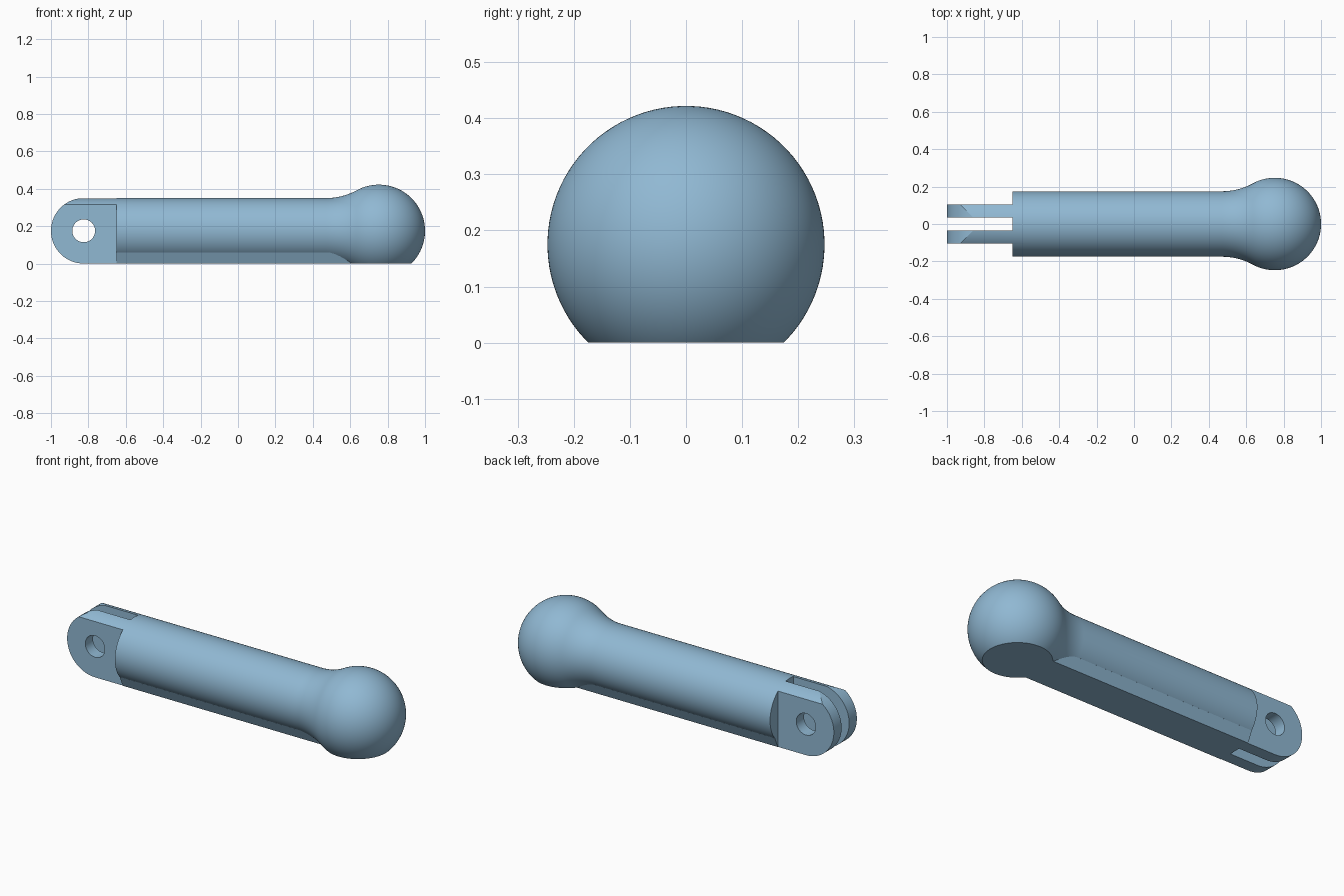
import bpy, bmesh, math

if "Cube" in bpy.data.objects:
    bpy.data.objects.remove(bpy.data.objects["Cube"])

R = 0.175          # shaft radius and axis height
BALL_X, BALL_R = 0.753, 0.247
FILLET = 0.345     # neck blend radius
PIN_X = -0.825     # clevis pin centre
SHOULDER = -0.65   # where the shaft ends and the prongs begin
PRONG, SLOT = 0.103, 0.034

blue = bpy.data.materials.new("steel blue")
blue.diffuse_color = (0.28, 0.48, 0.65, 1)
blue.use_nodes = True
blue.node_tree.nodes["Principled BSDF"].inputs["Base Color"].default_value = blue.diffuse_color


def make_object(name, bm):
    bmesh.ops.recalc_face_normals(bm, faces=bm.faces)
    mesh = bpy.data.meshes.new(name)
    bm.to_mesh(mesh)
    bm.free()
    mesh.materials.append(blue)
    ob = bpy.data.objects.new(name, mesh)
    bpy.context.collection.objects.link(ob)
    return ob


def lathe(name, profile, seg=96):
    """Revolve (x, r) points about the shaft axis and close both ends."""
    bm = bmesh.new()
    rings = []
    for x, r in profile:
        angles = [2 * math.pi * (i + 0.5) / seg for i in range(seg)]
        rings.append([bm.verts.new((x, r * math.cos(a), R + r * math.sin(a))) for a in angles])
    for a, b in zip(rings, rings[1:]):
        for i in range(seg):
            j = (i + 1) % seg
            bm.faces.new((a[i], a[j], b[j], b[i]))
    bm.faces.new(rings[0])
    tip = bm.verts.new((BALL_X + BALL_R, 0, R))
    for i in range(seg):
        bm.faces.new((rings[-1][i], rings[-1][(i + 1) % seg], tip))
    return make_object(name, bm)


def prism(name, start, offset):
    """Extrude a polygon of 3D points along an offset."""
    bm = bmesh.new()
    face = bm.faces.new([bm.verts.new(p) for p in start])
    new = bmesh.ops.extrude_face_region(bm, geom=[face])["geom"]
    bmesh.ops.translate(bm, vec=offset, verts=[v for v in new if isinstance(v, bmesh.types.BMVert)])
    return make_object(name, bm)


def box(name, x0, x1, y0, y1):
    return prism(name, [(x0, y0, -1), (x1, y0, -1), (x1, y1, -1), (x0, y1, -1)], (0, 0, 2))


def combine(target, tool, operation):
    mod = target.modifiers.new(operation.lower(), "BOOLEAN")
    mod.operation, mod.solver, mod.object = operation, "EXACT", tool
    bpy.context.view_layer.update()
    result = bpy.data.meshes.new_from_object(target.evaluated_get(bpy.context.evaluated_depsgraph_get()))
    target.modifiers.clear()
    target.data = result
    bpy.data.objects.remove(tool)


# shaft, blended neck and ball as one turned body
neck_x = BALL_X - math.sqrt((BALL_R + FILLET) ** 2 - (R + FILLET) ** 2)
join = math.atan2(R + FILLET, BALL_X - neck_x)     # direction from ball to blend centre
profile = [(-1.05, R), (SHOULDER + 0.1, R)]
for i in range(13):
    a = -math.pi / 2 + (math.pi / 2 - join) * i / 12
    profile.append((neck_x + FILLET * math.cos(a), R + FILLET + FILLET * math.sin(a)))
for i in range(1, 40):
    a = (math.pi - join) * (1 - i / 40)
    profile.append((BALL_X + BALL_R * math.cos(a), BALL_R * math.sin(a)))
handle = lathe("ball_handle", profile)

# flat foot along the underside
half = [(0.09, R), (0.132, 0.06), (0.096, -0.02)]
section = half + [(-y, z) for y, z in reversed(half)]
foot = prism("foot", [(-1.04, y, z) for y, z in section], (1.79, 0, 0))
combine(handle, foot, "UNION")

# side outline: rounded clevis end and flat base
outline = [(PIN_X + R * math.cos(a), R + R * math.sin(a))
           for a in (math.pi / 2 + math.pi * i / 40 for i in range(41))]
outline += [(1.2, 0), (1.2, 0.6), (PIN_X, 0.6)]
combine(handle, prism("outline", [(x, -0.5, z) for x, z in outline], (0, 1, 0)), "INTERSECT")

# flat outer sides of the prongs, and the slot between them
for y0, y1 in ((PRONG, 0.5), (-0.5, -PRONG), (-SLOT, SLOT)):
    combine(handle, box("cut", -1.3, SHOULDER, y0, y1), "DIFFERENCE")

# pin hole
circle = [2 * math.pi * i / 48 for i in range(48)]
pin = prism("pin", [(PIN_X + 0.061 * math.cos(a), -0.5, R + 0.061 * math.sin(a)) for a in circle], (0, 1, 0))
combine(handle, pin, "DIFFERENCE")

bpy.context.view_layer.objects.active = handle
handle.select_set(True)
bpy.ops.object.shade_smooth_by_angle(angle=math.radians(12))
